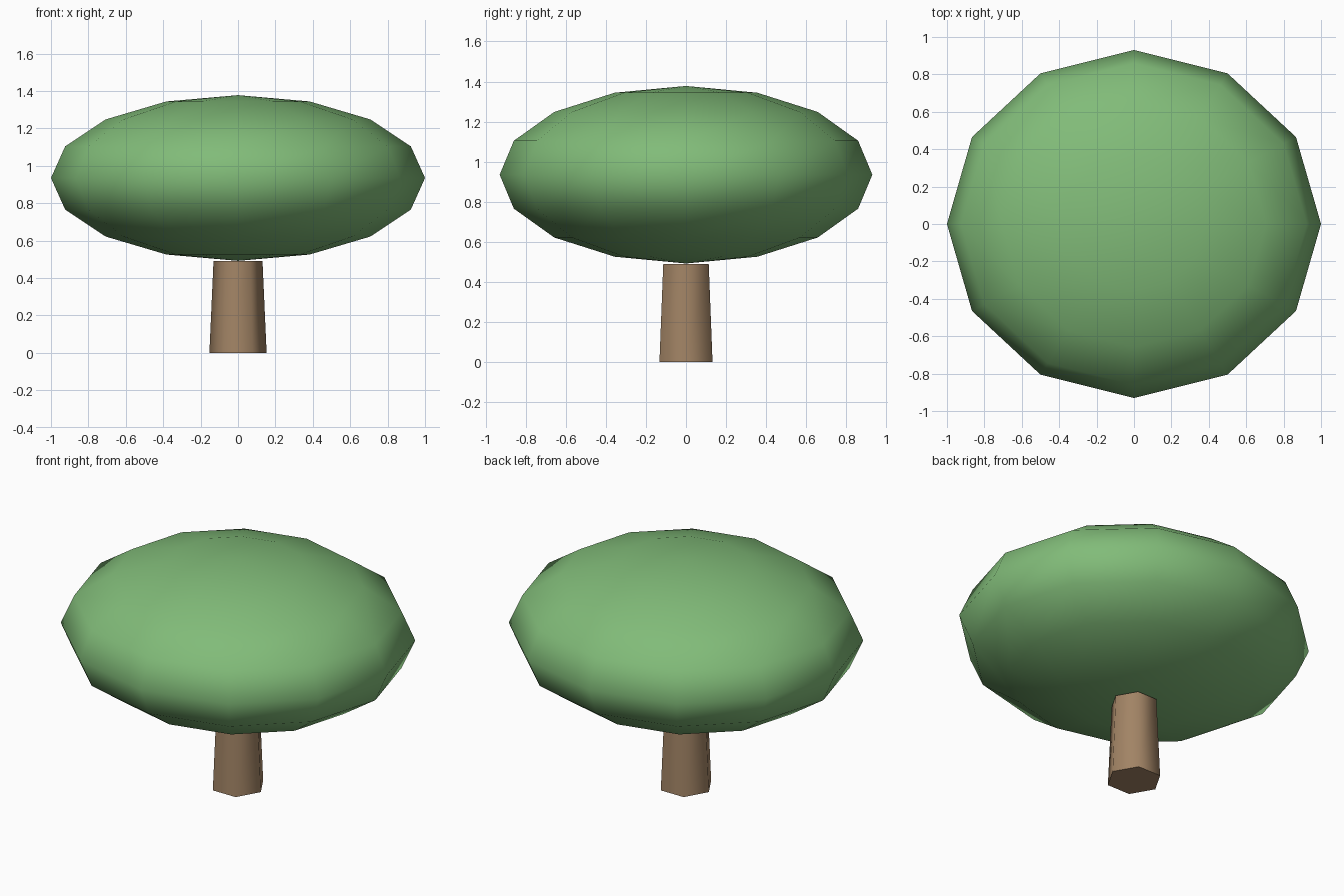
import bpy, bmesh
from math import sin, cos, pi, radians

if "Cube" in bpy.data.objects:
    bpy.data.objects.remove(bpy.data.objects["Cube"])


def lathe(name, profile, sides, color, y_scale=1.0):
    """Spin (radius, z) points around z; the first corner lies on +x."""
    bm = bmesh.new()
    rings = []
    for r, z in profile:
        if r < 1e-6:
            rings.append([bm.verts.new((0, 0, z))] * sides)
        else:
            rings.append([bm.verts.new((r * cos(2 * pi * i / sides),
                                        r * y_scale * sin(2 * pi * i / sides), z))
                          for i in range(sides)])
    for low, high in zip(rings, rings[1:]):
        for i in range(sides):
            j = (i + 1) % sides
            bm.faces.new(dict.fromkeys((low[i], low[j], high[j], high[i])))
    # cap open ends
    for ring, r in ((rings[0][::-1], profile[0][0]), (rings[-1], profile[-1][0])):
        if r > 1e-6:
            bm.faces.new(ring)
    bmesh.ops.recalc_face_normals(bm, faces=bm.faces)
    mesh = bpy.data.meshes.new(name)
    bm.to_mesh(mesh)
    bm.free()
    mat = bpy.data.materials.new(name + "_color")
    mat.diffuse_color = color
    mat.use_nodes = True
    mat.node_tree.nodes["Principled BSDF"].inputs["Base Color"].default_value = mat.diffuse_color
    mesh.materials.append(mat)
    obj = bpy.data.objects.new(name, mesh)
    bpy.context.collection.objects.link(obj)
    bpy.ops.object.select_all(action='DESELECT')
    obj.select_set(True)
    bpy.context.view_layer.objects.active = obj
    bpy.ops.object.shade_smooth_by_angle(angle=radians(65))
    return obj


# Tapered six-sided trunk
lathe("trunk", [(0.153, 0), (0.131, 0.49)], 6, (0.36, 0.23, 0.13, 1))

# Flattened leafy canopy: 12 sides, 8 bands
canopy_profile = [(sin(pi * k / 8), 0.935 - 0.443 * cos(pi * k / 8)) for k in range(9)]
canopy_profile[0] = (0, 0.492)
canopy_profile[-1] = (0, 1.378)
lathe("canopy", canopy_profile, 12, (0.22, 0.50, 0.19, 1), y_scale=0.93)
